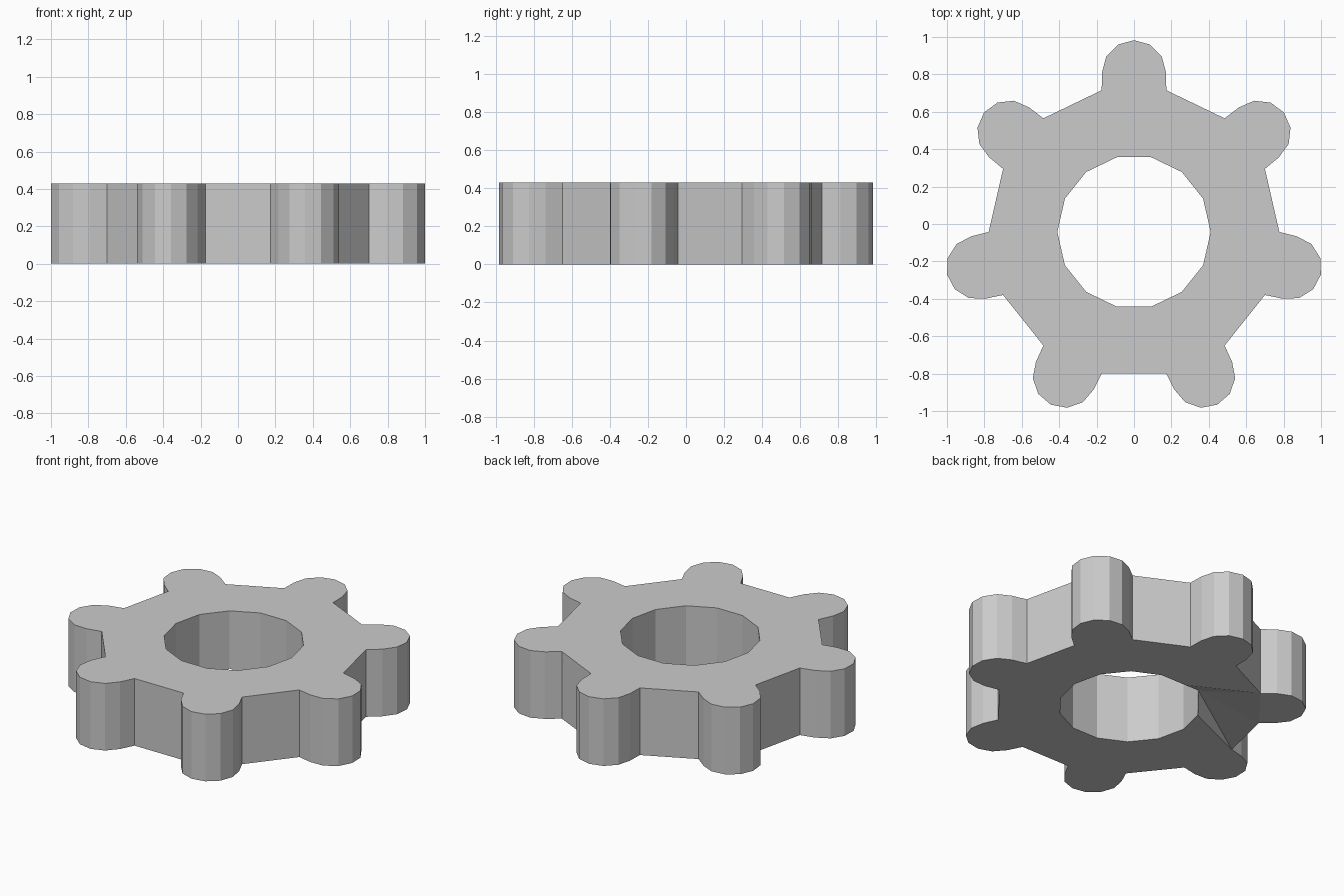
import bpy, bmesh
from math import sin, cos, pi

if "Cube" in bpy.data.objects:
    bpy.data.objects.remove(bpy.data.objects["Cube"])

N = 14                                  # sides of the body and of the hole
CY, H = -0.0425, 0.43                   # centre offset in y, thickness
R_HOLE, R_BODY = 0.41, 0.777
R_LOBE, LOBE_POS = 0.171, 0.854         # rounded tooth tip
STEP = 2 * pi / N
DENT = 5                                # hole corner nudged up on the underside

bm = bmesh.new()

def ring_point(r, k, z):
    return bm.verts.new((r * cos(k * STEP), CY + r * sin(k * STEP), z))

def lobe_points(k, z):
    """Half of a 12-gon forming the tooth between corners k and k+1."""
    a = (k + 0.5) * STEP
    pts = []
    for i in range(7):
        t = -pi / 2 + i * pi / 6
        u, v = LOBE_POS + R_LOBE * cos(t), R_LOBE * sin(t)
        pts.append(bm.verts.new((u * cos(a) - v * sin(a), CY + u * sin(a) + v * cos(a), z)))
    return pts

# Corners of both levels
hole, body, lobes = {}, {}, {}
for z in (0, H):
    hole[z] = [ring_point(R_HOLE, k, z) for k in range(N)]
    body[z] = [ring_point(R_BODY, k, z) for k in range(N)]
    lobes[z] = {k: lobe_points(k, z) for k in range(1, N, 2)}
hole[0][DENT].co.z = 0.06

# Walls, tooth caps and ring sectors
for k in range(N):
    n = (k + 1) % N
    bm.faces.new((hole[0][n], hole[0][k], hole[H][k], hole[H][n]))
    low, high = [[body[z][k]] + lobes[z].get(k, []) + [body[z][n]] for z in (0, H)]
    for i in range(len(low) - 1):
        bm.faces.new((low[i], low[i + 1], high[i + 1], high[i]))
    if k in lobes[0]:
        bm.faces.new(high)
        bm.faces.new(low[::-1])
    bm.faces.new((hole[H][k], body[H][k], body[H][n], hole[H][n]))
    if k not in (DENT - 1, DENT, DENT + 1):
        bm.faces.new((hole[0][n], body[0][n], body[0][k], hole[0][k]))

# Folded facets on the underside around the nudged corner
h, b, d = hole[0], body[0], DENT
fan = [h[d - 1], b[d], b[d + 1], b[d + 2], h[d + 1]]
for p, q in zip(fan, fan[1:]):
    bm.faces.new((h[d], q, p))
bm.faces.new((h[d - 1], b[d], b[d - 1]))
bm.faces.new((h[d + 1], h[d + 2], b[d + 2]))

bmesh.ops.recalc_face_normals(bm, faces=bm.faces)
mesh = bpy.data.meshes.new("lobed_wheel")
bm.to_mesh(mesh)
bm.free()
bpy.context.collection.objects.link(bpy.data.objects.new("lobed_wheel", mesh))
